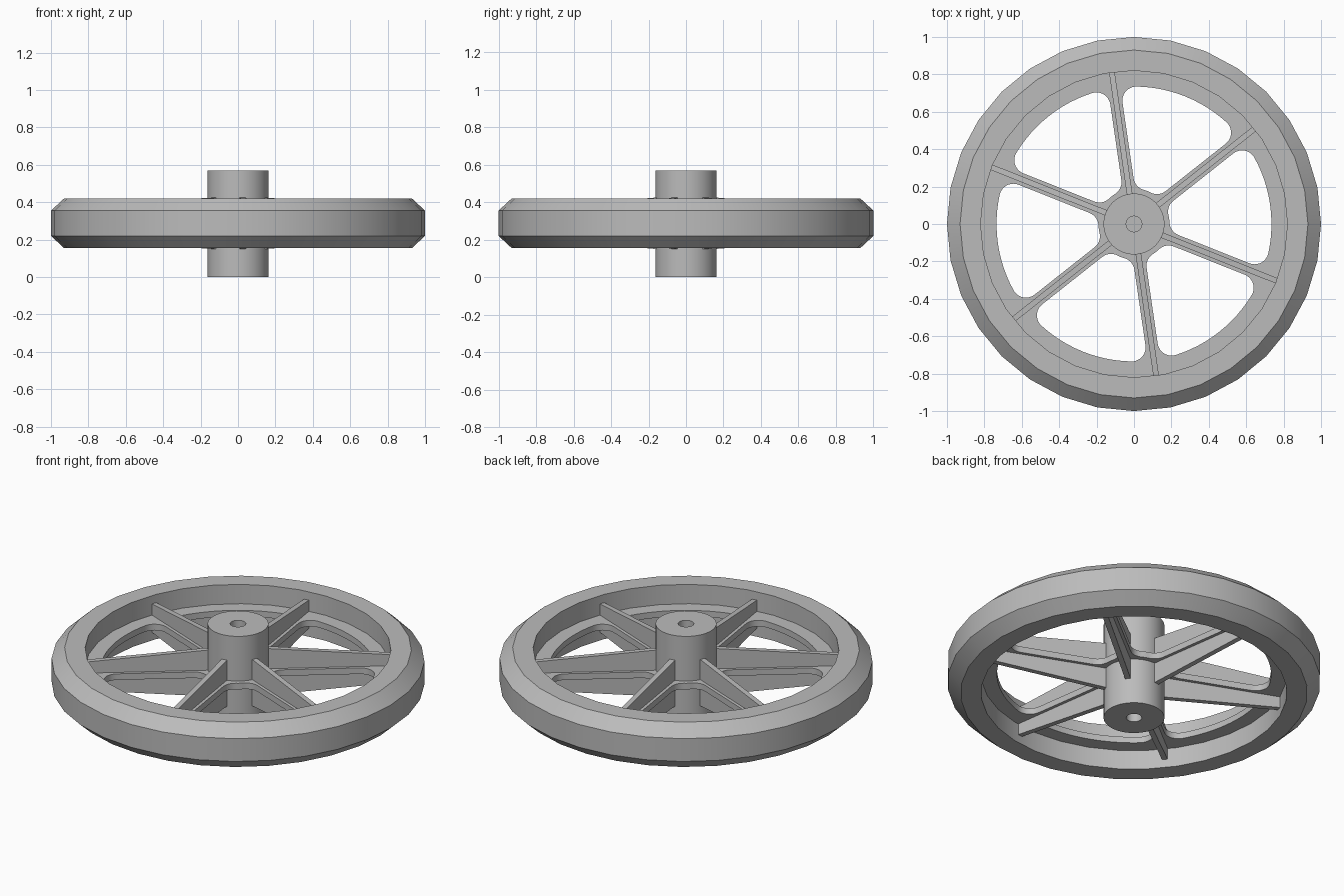
import bpy
import bmesh
from math import sin, cos, asin, pi, radians

cube = bpy.data.objects.get("Cube")
if cube:
    bpy.data.objects.remove(cube, do_unlink=True)

MID = 0.2875          # height of the wheel's middle plane
SPOKES = 6
FIRST = radians(38.3)  # direction of the first spoke
STEP = 2 * pi / SPOKES

grey = bpy.data.materials.new("cast grey")
grey.use_nodes = True
colour = (0.5, 0.5, 0.5, 1)
grey.diffuse_color = colour
grey.node_tree.nodes["Principled BSDF"].inputs["Base Color"].default_value = colour


def finish(obj):
    """Give the part its material and smooth its round faces."""
    obj.data.materials.clear()
    obj.data.materials.append(grey)
    bpy.ops.object.select_all(action='DESELECT')
    obj.select_set(True)
    bpy.context.view_layer.objects.active = obj
    bpy.ops.object.shade_smooth_by_angle(angle=radians(30))


def add_part(name, bm):
    bmesh.ops.recalc_face_normals(bm, faces=bm.faces)
    mesh = bpy.data.meshes.new(name)
    bm.to_mesh(mesh)
    bm.free()
    obj = bpy.data.objects.new(name, mesh)
    bpy.context.collection.objects.link(obj)
    finish(obj)
    return obj


def lathe(name, profile, sides):
    """Turn a closed (radius, height) profile around the z axis."""
    bm = bmesh.new()
    rings = []
    for i in range(sides):
        a = 2 * pi * i / sides
        rings.append([bm.verts.new((r * cos(a), r * sin(a), z)) for r, z in profile])
    n = len(profile)
    for i in range(sides):
        here, there = rings[i], rings[(i + 1) % sides]
        for j in range(n):
            k = (j + 1) % n
            bm.faces.new((here[j], there[j], there[k], here[k]))
    return add_part(name, bm)


# Rim with chamfered outer edges, and hub with its bore
lathe("rim", [(0.82, 0.155), (0.93, 0.155), (1, 0.22),
              (1, 0.355), (0.93, 0.42), (0.82, 0.42)], 32)
lathe("hub", [(0.042, 0), (0.163, 0), (0.163, 0.57), (0.042, 0.57)], 48)


# Spokes: upright ribs, taller at the hub than at the rim
def spoke(name, angle, half_width=0.015):
    bm = bmesh.new()
    outline = [(0.15, -0.138), (0.825, -0.083), (0.825, 0.083), (0.15, 0.138)]
    sides = []
    for w in (-half_width, half_width):
        sides.append([bm.verts.new((r * cos(angle) - w * sin(angle),
                                    r * sin(angle) + w * cos(angle), MID + z))
                      for r, z in outline])
    bm.faces.new(sides[0])
    bm.faces.new(sides[1])
    for j in range(4):
        k = (j + 1) % 4
        bm.faces.new((sides[0][j], sides[0][k], sides[1][k], sides[1][j]))
    add_part(name, bm)


for i in range(SPOKES):
    spoke(f"spoke_{i + 1}", FIRST + i * STEP)


# Web: thin disc with six round-cornered windows between the spokes
def arc(cx, cy, r, start, end, n):
    return [(cx + r * cos(start + (end - start) * t / n),
             cy + r * sin(start + (end - start) * t / n)) for t in range(n + 1)]


def window_outline(angle, r_in=0.19, r_out=0.735, gap=0.033, fillet=0.075):
    """Half the window is drawn from arcs, then mirrored on its middle line."""
    a_out = asin((gap + fillet) / (r_out - fillet))
    a_in = asin((gap + fillet) / (r_in + fillet))
    y = gap + fillet
    half = arc(0, 0, r_out, STEP / 2, a_out, 6)
    half += arc((r_out - fillet) * cos(a_out), y, fillet, a_out, -pi / 2, 9)[1:]
    half += arc((r_in + fillet) * cos(a_in), y, fillet, -pi / 2, a_in - pi, 7)
    half += arc(0, 0, r_in, a_in, STEP / 2, 3)[1:]
    c, s = cos(STEP), sin(STEP)
    mirrored = [(x * c + y * s, x * s - y * c) for x, y in reversed(half[1:-1])]
    c, s = cos(angle), sin(angle)
    return [(x * c - y * s, x * s + y * c) for x, y in half + mirrored]


curve = bpy.data.curves.new("web", 'CURVE')
curve.dimensions = '2D'
curve.fill_mode = 'BOTH'
curve.extrude = 0.018
loops = [arc(0, 0, 0.83, 0, 2 * pi, 64)[:-1]]
loops += [window_outline(FIRST + i * STEP) for i in range(SPOKES)]
for points in loops:
    spline = curve.splines.new('POLY')
    spline.points.add(len(points) - 1)
    for p, (x, y) in zip(spline.points, points):
        p.co = (x, y, 0, 1)
    spline.use_cyclic_u = True
web = bpy.data.objects.new("web", curve)
web.location.z = MID
bpy.context.collection.objects.link(web)
bpy.ops.object.select_all(action='DESELECT')
web.select_set(True)
bpy.context.view_layer.objects.active = web
bpy.ops.object.convert(target='MESH')
web = bpy.context.view_layer.objects.active
bm = bmesh.new()
bm.from_mesh(web.data)
bmesh.ops.remove_doubles(bm, verts=bm.verts, dist=0.0001)
bmesh.ops.recalc_face_normals(bm, faces=bm.faces)
bm.to_mesh(web.data)
bm.free()
finish(web)
